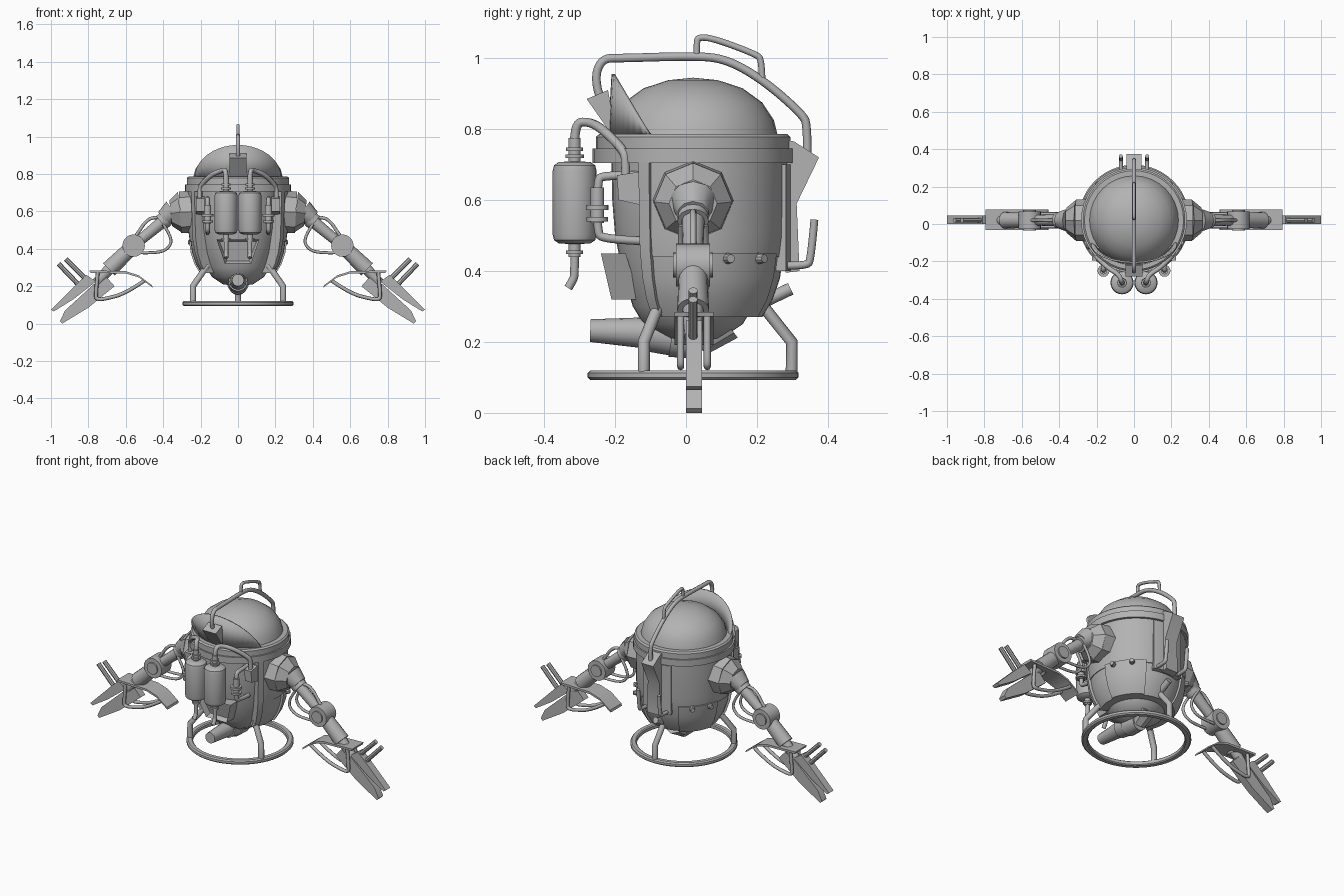
import bpy, bmesh, math
from mathutils import Vector

if "Cube" in bpy.data.objects:
    bpy.data.objects.remove(bpy.data.objects["Cube"])

CY = 0.02  # body axis in y
metal = bpy.data.materials.new("grey_metal")
metal.diffuse_color = (0.45, 0.45, 0.45, 1)
metal.use_nodes = True
metal.node_tree.nodes["Principled BSDF"].inputs["Base Color"].default_value = metal.diffuse_color


def finish(name, bm, angle=35):
    bmesh.ops.remove_doubles(bm, verts=bm.verts, dist=1e-5)
    bmesh.ops.recalc_face_normals(bm, faces=bm.faces)
    me = bpy.data.meshes.new(name)
    bm.to_mesh(me)
    bm.free()
    ob = bpy.data.objects.new(name, me)
    bpy.context.collection.objects.link(ob)
    me.materials.append(metal)
    bpy.ops.object.select_all(action='DESELECT')
    ob.select_set(True)
    bpy.context.view_layer.objects.active = ob
    bpy.ops.object.shade_smooth_by_angle(angle=math.radians(angle))
    return ob


def revolve(name, prof, a0=0, a1=360, n=40, closed=False, angle=35):
    """Turn an (r, z) profile about the body axis, in full or as a sector."""
    bm = bmesh.new()
    rings = []
    for i in range(n + 1):
        a = math.radians(a0 + (a1 - a0) * i / n)
        rings.append([bm.verts.new((r * math.cos(a), CY + r * math.sin(a), z)) for r, z in prof])
    m = len(prof)
    for p, q in zip(rings, rings[1:]):
        for j in range(m if closed else m - 1):
            k = (j + 1) % m
            bm.faces.new((p[j], q[j], q[k], p[k]))
    if closed and a1 - a0 < 360:
        bm.faces.new(rings[0])
        bm.faces.new(rings[-1])
    return finish(name, bm, angle)


def shell(name, outer, thick, a0, a1, n):
    inner = [(r - thick, z) for r, z in reversed(outer)]
    return revolve(name, outer + inner, a0, a1, n, closed=True)


def rod(name, p0, p1, r0, r1=None, n=16):
    """Straight or tapered cylinder between two points."""
    p0, p1 = Vector(p0), Vector(p1)
    d = p1 - p0
    bm = bmesh.new()
    bmesh.ops.create_cone(bm, cap_ends=True, segments=n, radius1=r0,
                          radius2=r0 if r1 is None else r1, depth=d.length)
    bm.transform(d.to_track_quat('Z', 'Y').to_matrix().to_4x4())
    bmesh.ops.translate(bm, verts=bm.verts, vec=(p0 + p1) / 2)
    return finish(name, bm)


def tube(name, pts, r, smooth=True):
    """Bent pipe through control points."""
    cu = bpy.data.curves.new(name, 'CURVE')
    cu.dimensions = '3D'
    cu.bevel_depth, cu.bevel_resolution, cu.use_fill_caps = r, 2, True
    cu.resolution_u = 5
    sp = cu.splines.new('NURBS' if smooth else 'POLY')
    sp.points.add(len(pts) - 1)
    for p, c in zip(sp.points, pts):
        p.co = (*c, 1)
    if smooth:
        sp.use_endpoint_u, sp.order_u = True, 3
    cu.materials.append(metal)
    ob = bpy.data.objects.new(name, cu)
    bpy.context.collection.objects.link(ob)
    bpy.ops.object.select_all(action='DESELECT')
    ob.select_set(True)
    bpy.context.view_layer.objects.active = ob
    bpy.ops.object.convert(target='MESH')
    bpy.ops.object.shade_smooth_by_angle(angle=math.radians(50))


def prism(name, pts, axis, lo, hi):
    """Extrude a flat outline: axis x takes (y, z), axis y takes (x, z)."""
    bm = bmesh.new()
    put = (lambda p, t: (t, *p)) if axis == 'x' else (lambda p, t: (p[0], t, p[1]))
    a, b = [[bm.verts.new(put(p, t)) for p in pts] for t in (lo, hi)]
    bm.faces.new(a)
    bm.faces.new(b)
    for i in range(len(pts)):
        j = (i + 1) % len(pts)
        bm.faces.new((a[i], a[j], b[j], b[i]))
    return finish(name, bm)


# Body: inner hull, wrap-around outer shell, ribs and collar
revolve("hull", [(0, .2), (.08, .21), (.14, .25), (.17, .3), (.2, .4), (.22, .5), (.228, .6), (.23, .72)])
shell("upper_shell", [(.258, .44), (.266, .5), (.268, .71)], .05, -30, 210, 32)
low = [(.195, .27), (.225, .32), (.245, .38), (.255, .45)]
shell("lower_shell", low, .05, -30, 210, 32)
shell("back_panel", [(.278, .4), (.278, .7)], .03, 70, 110, 6)
revolve("lower_collar", [(.22, .705), (.283, .705), (.283, .745), (.22, .745)], closed=True)
revolve("upper_collar", [(.2, .74), (.274, .74), (.274, .778), (.265, .786), (.2, .786)], closed=True)
revolve("dome", [(.24, .777), (.228, .825), (.195, .875), (.14, .915), (.07, .938), (0, .945)], n=32, angle=60)

# Hood: curved front plate rising from the collar to a slanted edge
bm = bmesh.new()
rows = []
for i in range(21):
    t = i / 20
    a, u = math.radians(-30 - 120 * t), math.pi * t
    base = Vector((.25 * math.cos(a), CY + .235 * math.sin(a), .777))
    edge = Vector((.23 * math.cos(u), -.1 - .105 * math.sin(u), .777 + .178 * math.sin(u)))
    rows.append([bm.verts.new(base), bm.verts.new(edge)])
for p, q in zip(rows, rows[1:]):
    bm.faces.new((p[0], q[0], q[1], p[1]))
hood = finish("hood", bm)
mod = hood.modifiers.new("thickness", 'SOLIDIFY')
mod.thickness, mod.offset = .01, 0
prism("hood_lamp", [(-.28, .885), (-.22, .91), (-.2, .8), (-.21, .785)], 'x', -.045, .045)

# Overhead carrying bars
tube("roll_bar", [(0, -.235, .87), (0, -.26, .93), (0, -.24, 1), (0, -.18, 1), (0, .01, 1.006),
                  (0, .11, 1.0), (0, .22, .937), (0, .33, .84), (0, .342, .81), (0, .342, .73)], .012)
tube("lifting_handle", [(0, .03, 1.0), (0, .03, 1.045), (0, .035, 1.06), (0, .08, 1.055),
                        (0, .2, 1.01), (0, .213, .995), (0, .215, .94)], .009)

# Back bracket and hooks
prism("back_bracket", [(.28, .77), (.305, .765), (.375, .72), (.312, .59), (.32, .4), (.28, .395)], 'x', -.04, .04)
rod("back_spout", (0, .19, .3), (0, .295, .35), .018)

# Base ring with three bent legs
revolve("base_ring", [(.262, .098), (.268, .093), (.29, .093), (.297, .1), (.297, .113),
                      (.29, .12), (.268, .12), (.262, .115)], n=48, closed=True)
for deg in (-30, 90, 210):
    c, s = math.cos(math.radians(deg)), math.sin(math.radians(deg))
    tube("leg", [(r * c, CY + r * s, z) for r, z in ((.278, .11), (.278, .2), (.19, .31))], .017, False)

# Thruster under the hull
rod("thruster_nozzle", (0, -.27, .232), (0, -.1, .225), .032, .045)
rod("thruster_ring", (0, -.105, .225), (0, -.03, .212), .052)
rod("thruster_body", (0, -.04, .215), (0, .05, .2), .058, .048)
rod("thruster_mount", (0, .03, .2), (0, .11, .26), .045, .06, 8)

# Front intake box with a recessed opening
bm = bmesh.new()
top = [(.115, -.24, .45), (.115, -.17, .45), (-.115, -.17, .45), (-.115, -.24, .45)]
bot = [(.07, -.21, .32), (.07, -.13, .32), (-.07, -.13, .32), (-.07, -.21, .32)]
a, b = [[bm.verts.new(p) for p in ps] for ps in (top, bot)]
bm.faces.new(a)
bm.faces.new(b)
sides = [bm.faces.new((a[i], a[(i + 1) % 4], b[(i + 1) % 4], b[i])) for i in range(4)]
bmesh.ops.recalc_face_normals(bm, faces=bm.faces)
bmesh.ops.inset_region(bm, faces=[sides[3]], thickness=.02)
bmesh.ops.translate(bm, verts=sides[3].verts, vec=(0, .03, 0))
finish("intake_box", bm)

for s in (1, -1):
    # Shell ribs and side hatch with knobs
    a = -30 if s > 0 else 210
    shell("rib", [(.208, .27), (.238, .32), (.258, .38), (.272, .46), (.28, .71)], .06, a - 3.5, a + 3.5, 2)
    a0, a1 = (10, 62) if s > 0 else (118, 170)
    shell("side_hatch", [(r + .012, z) for r, z in low], .03, a0, a1, 10)
    for deg in (22, 45):
        c, q = math.cos(math.radians(deg)) * s, math.sin(math.radians(deg))
        rod("hatch_knob", (.255 * c, CY + .255 * q, .435), (.285 * c, CY + .285 * q, .435), .017, .012, 10)
    tube("back_hook", [(s * .07, .28, .415), (s * .07, .34, .415), (s * .07, .352, .43), (s * .07, .362, .545)], .011)

    # Air tanks with necks and hoses
    x = s * .064
    tank = [(0, .475), (.045, .478), (.058, .487), (.062, .503), (.062, .682), (.058, .698), (.045, .707), (0, .71)]
    t = revolve("air_tank", tank, n=24)
    t.location = (x, -.314 - CY, 0)
    for z0, z1, r in ((.44, .48, .017), (.448, .458, .024), (.7, .775, .017), (.718, .728, .026), (.738, .748, .024)):
        rod("tank_neck", (x, -.314, z0), (x, -.314, z1), r)
    tube("tank_drain", [(x, -.314, .45), (x, -.314, .39), (x, -.318, .375), (x, -.332, .352)], .012)
    tube("tank_hose", [(x, -.314, .76), (x, -.314, .82), (s * .08, -.27, .82), (s * .14, -.235, .8),
                       (s * .2, -.175, .74), (s * .205, -.17, .71), (s * .205, -.17, .64)], .013)
    prism("hose_socket", [(-.19, .6), (-.195, .67), (-.13, .68), (-.1, .58)], 'x', s * .18, s * .225)

    # Valve pipe beside the tank
    x = s * .163
    tube("valve_pipe", [(x, -.13, .67), (x, -.235, .67), (x, -.25, .655), (x, -.25, .51), (x, -.235, .49), (x, -.13, .485)], .012)
    for z0, z1, r in ((.535, .635, .019), (.54, .552, .03), (.572, .586, .032)):
        rod("valve_body", (x, -.25, z0), (x, -.25, z1), r)

    # Arm: shoulder, upper arm, elbow, forearm
    def arm(x, z, y=CY):
        return (s * x, y, z)
    rod("shoulder_base", arm(.22, .6), arm(.31, .595), .115, .11, 8)
    rod("shoulder_cone", arm(.31, .595), arm(.36, .59), .11, .068, 8)
    rod("shoulder_cap", arm(.345, .6), arm(.4, .56), .065, .045, 10)
    rod("upper_arm", arm(.36, .58), arm(.53, .44), .034, .028)
    rod("arm_cuff", arm(.385, .56), arm(.41, .54), .044)
    rod("elbow", arm(.558, .417, CY - .048), arm(.558, .417, CY + .048), .06, n=20)
    rod("elbow_hub", arm(.558, .417, CY - .056), arm(.558, .417, CY + .056), .035, n=20)
    rod("forearm", arm(.57, .405), arm(.69, .29), .04, .045)
    rod("wrist", arm(.68, .3), arm(.76, .215), .03, .025)
    tube("upper_hose", [arm(.36, .56), arm(.45, .575), arm(.5, .54), arm(.53, .49), arm(.57, .44)], .009)
    for y in (-.015, .055):
        tube("lower_hose", [arm(.4, .53, y), arm(.35, .46, y), arm(.37, .4, y), arm(.44, .375, y), arm(.55, .38, y)], .008)

    # Hand guard plate and its bent struts
    path = [(.795, .285), (.6, .28), (.53, .258), (.46, .205)]
    plate = path + [(px - .004, pz - .013) for px, pz in reversed(path)]
    prism("hand_guard", [(s * px, pz) for px, pz in plate], 'y', CY - .052, CY + .058)
    for y in (-.015, .06):
        tube("guard_strut", [arm(.75, .275, y), arm(.762, .15, y), arm(.755, .13, y), arm(.72, .13, y), arm(.6, .16, y), arm(.5, .23, y)], .01)

    # Claw blades and raised prongs
    lower = [(.66, .2), (.7, .245), (.75, .23), (.925, .07), (.952, .012), (.94, 0), (.8, .085)]
    upper = [(.76, .225), (.81, .26), (.86, .215), (1, .075), (.985, .065), (.88, .13)]
    for blade in (lower, upper):
        prism("claw_blade", [(s * px, pz) for px, pz in blade], 'y', CY - .02, CY + .025)
    for x0, z0, x1, z1 in ((.8, .225, .92, .345), (.845, .2, .96, .32)):
        rod("claw_prong", arm(x0, z0), arm(x1, z1), .013, n=8)
